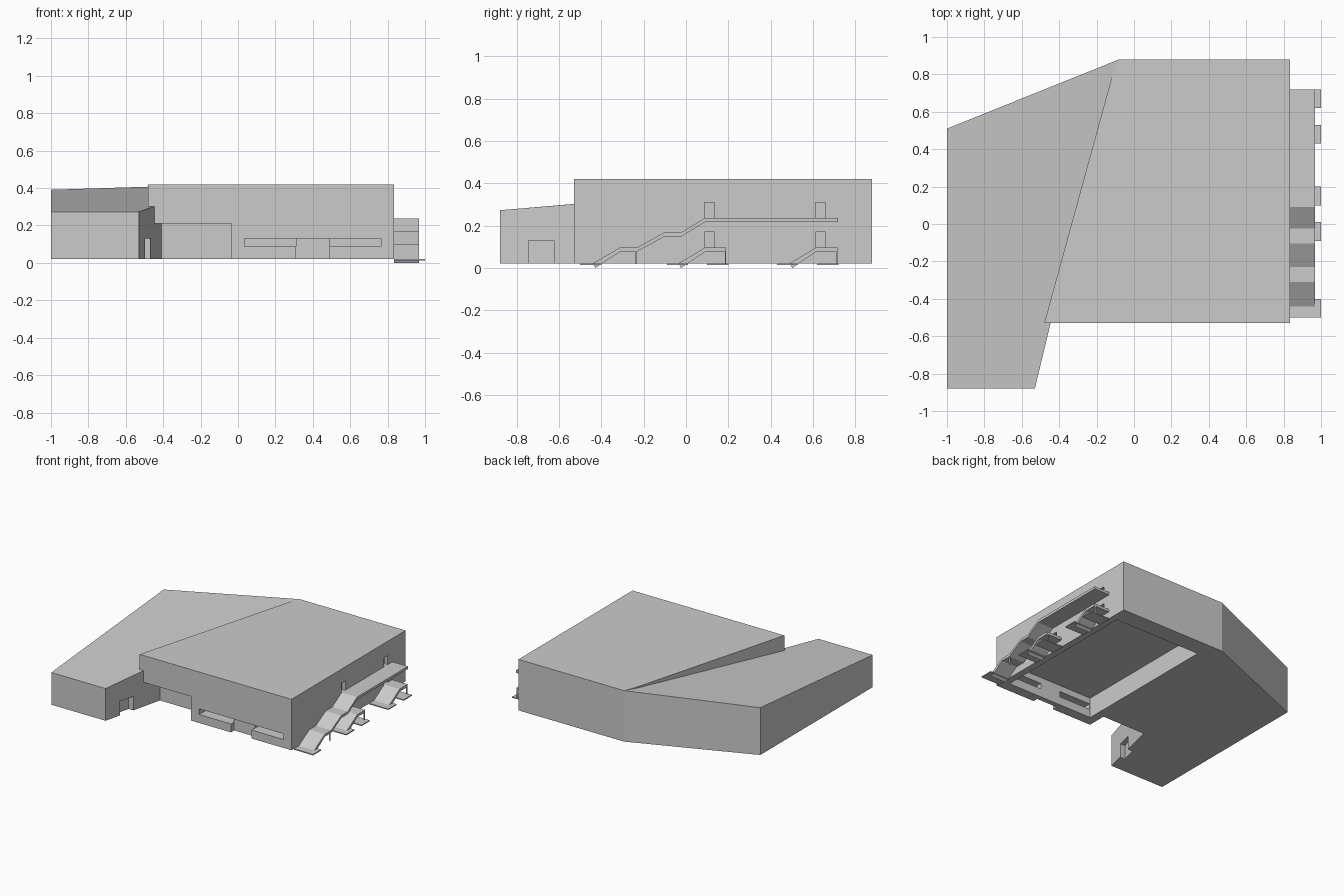
import bpy, bmesh

if "Cube" in bpy.data.objects:
    bpy.data.objects.remove(bpy.data.objects["Cube"])


def prism(name, pts, low, high, axis="z"):
    """Extrude a 2D outline; axis z uses (x, y), axis x uses (y, z). high may list a height per point."""
    tops = high if isinstance(high, (list, tuple)) else [high] * len(pts)
    bm = bmesh.new()

    def vert(p, d):
        return bm.verts.new((p[0], p[1], d) if axis == "z" else (d, p[0], p[1]))
    a = [vert(p, low) for p in pts]
    b = [vert(p, d) for p, d in zip(pts, tops)]
    bm.faces.new(a)
    bm.faces.new(b)
    n = len(pts)
    for i in range(n):
        j = (i + 1) % n
        bm.faces.new((a[i], a[j], b[j], b[i]))
    bmesh.ops.recalc_face_normals(bm, faces=bm.faces)
    mesh = bpy.data.meshes.new(name)
    bm.to_mesh(mesh)
    bm.free()
    ob = bpy.data.objects.new(name, mesh)
    bpy.context.collection.objects.link(ob)
    return ob


def box(name, x0, x1, y0, y1, z0, z1):
    return prism(name, [(x0, y0), (x1, y0), (x1, y1), (x0, y1)], z0, z1)


def cut(ob, cutter):
    mod = ob.modifiers.new("cut", "BOOLEAN")
    mod.operation = "DIFFERENCE"
    mod.solver = "EXACT"
    mod.object = cutter
    bpy.context.view_layer.objects.active = ob
    bpy.ops.object.modifier_apply(modifier=mod.name)
    bpy.data.objects.remove(cutter, do_unlink=True)


# main hall with its slanted left side
hall = prism("main_hall", [(-0.48, -0.53), (0.834, -0.53), (0.834, 0.88),
                           (-0.08, 0.88), (-0.12, 0.78)], 0.021, 0.42)
# recess under the front left overhang
cut(hall, box("overhang_cutter", -0.7, -0.035, -0.7, -0.38, -0.1, 0.21))
# room open at the bottom
cut(hall, box("room_cutter", 0.03, 0.78, -0.45, 0.74, -0.1, 0.18))
# front windows and front entrance
for x0, x1 in ((0.035, 0.31), (0.49, 0.765)):
    cut(hall, box("window_cutter", x0, x1, -0.6, -0.4, 0.087, 0.131))
cut(hall, box("entrance_cutter", 0.31, 0.49, -0.6, -0.49, -0.1, 0.131))
# side doors at both stair levels
for y in (0.088, 0.613):
    for z in (0.098, 0.237):
        cut(hall, box("door_cutter", 0.804, 0.9, y, y + 0.047, z, z + 0.072))

# lower wing with a roof rising to the back
wing = prism("side_wing", [(-1, -0.88), (-0.53, -0.88), (-0.41, -0.38),
                           (-0.08, 0.88), (-1, 0.51)],
             0.021, [0.273, 0.273, 0.315, 0.42, 0.391])
cut(wing, prism("wing_door_cutter", [(-0.54, -0.745), (-0.40, -0.745),
                                     (-0.40, -0.625), (-0.51, -0.625)], -0.1, 0.131))


# outside stairs as folded ramps
def stair(name, line, t=0.02):
    lower = [(y, z - t) for y, z in reversed(line)]
    lower[-1] = (line[0][0] + 0.012, 0.0)
    prism(name, line + lower, 0.834, 0.968, axis="x")


stair("long_stair", [(-0.44, 0.022), (-0.31, 0.098), (-0.23, 0.098), (-0.105, 0.167),
                     (-0.025, 0.167), (0.09, 0.237), (0.718, 0.237)])
for i, y in enumerate((-0.035, 0.49)):
    stair(f"short_stair_{i + 1}", [(y, 0.022), (y + 0.127, 0.098), (y + 0.225, 0.098)])

# thin posts under the low landings
for i, y in enumerate((-0.24, 0.185, 0.71)):
    box(f"landing_post_{i + 1}", 0.955, 0.967, y, y + 0.005, 0.02, 0.08)

# ground plates at the stair feet and below the landings
for i, y in enumerate((-0.5, -0.09, 0.1, 0.43, 0.62)):
    box(f"ground_plate_{i + 1}", 0.834, 1.0, y, y + 0.1, 0.014, 0.022)
